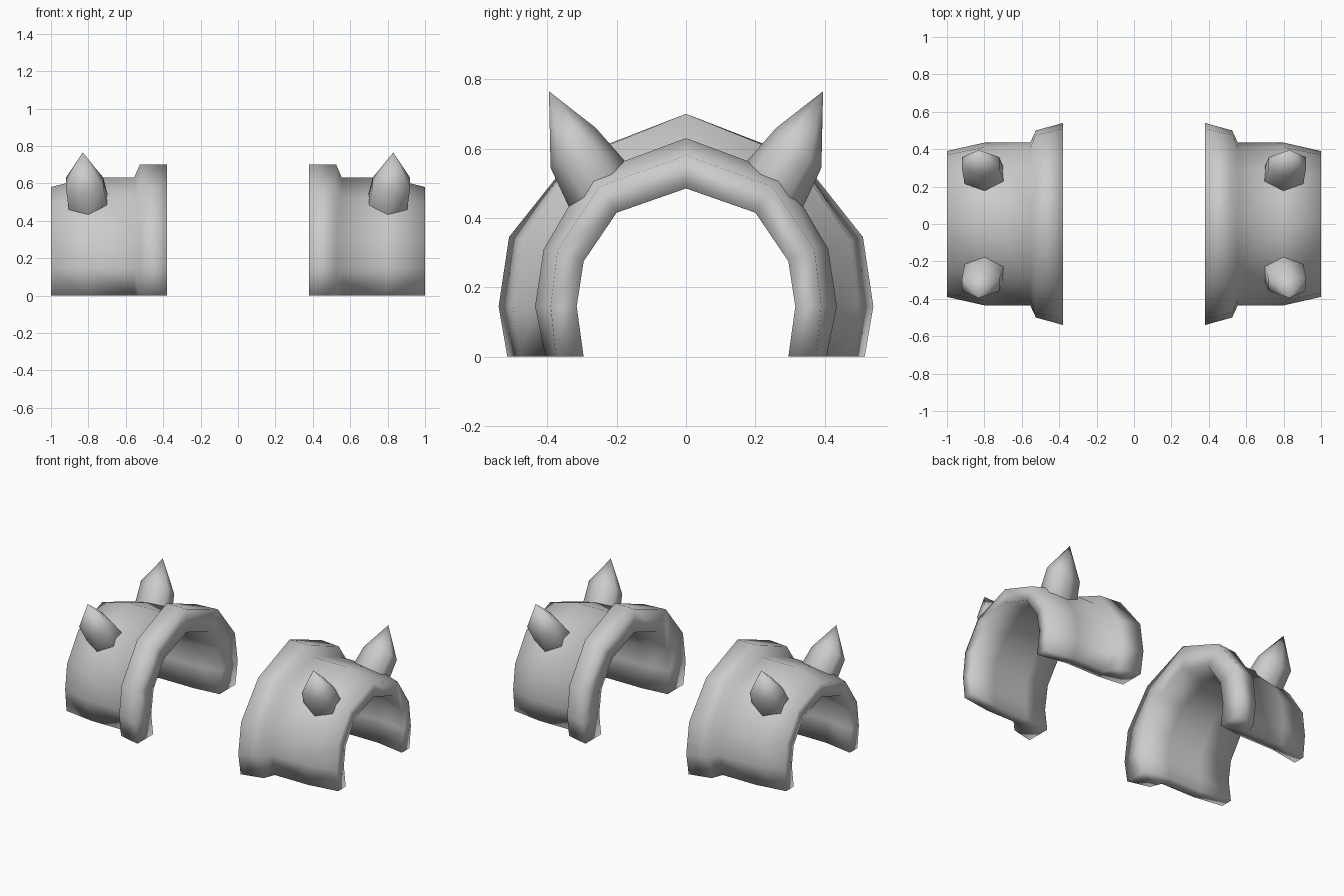
import bpy, bmesh
from math import cos, sin, pi
from mathutils import Vector

if "Cube" in bpy.data.objects:
    bpy.data.objects.remove(bpy.data.objects["Cube"])

grey = bpy.data.materials.new("plain grey")
grey.diffuse_color = (0.6, 0.6, 0.6, 1)
grey.use_nodes = True
grey.node_tree.nodes["Principled BSDF"].inputs["Base Color"].default_value = grey.diffuse_color

# Half arches as (y, z) from the crown down to the foot
RIM_OUT = [(0, .70), (.33, .572), (.51, .345), (.54, .145), (.515, 0)]
STEP_OUT = [(0, .70), (.31, .575), (.475, .335), (.50, .145), (.48, 0)]
BODY_OUT = [(0, .63), (.285, .524), (.41, .31), (.435, .145), (.405, 0)]
END_OUT = [(0, .58), (.25, .49), (.37, .31), (.39, .145), (.375, 0)]
RIM_IN = [(0, .545), (.235, .46), (.345, .30), (.37, .145), (.35, 0)]
BODY_IN = [(0, .515), (.22, .44), (.325, .29), (.345, .145), (.33, 0)]
END_IN = [(0, .485), (.2, .415), (.295, .275), (.315, .145), (.295, 0)]

# Cross-section loop of the cuff: outer side outward, then inner side back
SECTION = [(.38, RIM_OUT), (.525, STEP_OUT), (.555, BODY_OUT), (.80, BODY_OUT),
           (1.0, END_OUT), (1.0, END_IN), (.80, BODY_IN), (.555, BODY_IN), (.38, RIM_IN)]


def finish(bm, name):
    bmesh.ops.recalc_face_normals(bm, faces=bm.faces)
    mesh = bpy.data.meshes.new(name)
    bm.to_mesh(mesh)
    bm.free()
    mesh.materials.append(grey)
    mesh.shade_smooth()
    ob = bpy.data.objects.new(name, mesh)
    bpy.context.collection.objects.link(ob)


def cuff(name, sx):
    bm = bmesh.new()
    rings = []
    for i in range(-4, 5):          # sweep from front foot over crown to back foot
        s = -1 if i < 0 else 1
        rings.append([bm.verts.new((sx * x, s * arch[abs(i)][0], arch[abs(i)][1]))
                      for x, arch in SECTION])
    n = len(SECTION)
    for a, b in zip(rings, rings[1:]):
        for k in range(n):
            m = (k + 1) % n
            bm.faces.new((a[k], a[m], b[m], b[k]))
    for ring in (rings[0], rings[-1]):      # feet, as strips between outer and inner wall
        bm.faces.new((ring[0], ring[1], ring[2], ring[7], ring[8]))
        bm.faces.new((ring[2], ring[3], ring[6], ring[7]))
        bm.faces.new((ring[3], ring[4], ring[5], ring[6]))
    finish(bm, name)


def spike(name, sx, sy):
    bm = bmesh.new()
    across = Vector((0, -.75, .66))         # direction across the spike, in the yz plane
    levels = [((.80, .245, .475), .115, .10),
              ((.80, .257, .497), .122, .105),
              ((.82, .325, .602), .115, .087)]
    rings = []
    for c, rx, ru in levels:
        ring = []
        for k in range(6):
            t = k * pi / 3
            p = Vector(c) + Vector((rx * sin(t), 0, 0)) + across * (ru * cos(t))
            ring.append(bm.verts.new((sx * p.x, sy * p.y, p.z)))
        rings.append(ring)
    tip = bm.verts.new((sx * .83, sy * .395, .765))
    for k in range(6):
        m = (k + 1) % 6
        for a, b in zip(rings, rings[1:]):
            bm.faces.new((a[k], a[m], b[m], b[k]))
        bm.faces.new((rings[-1][k], rings[-1][m], tip))
    bm.faces.new(rings[0])
    finish(bm, name)


for side, sx in (("left", -1), ("right", 1)):
    cuff(side + "_cuff", sx)
    for end, sy in (("front", -1), ("back", 1)):
        spike(f"{side}_{end}_spike", sx, sy)
